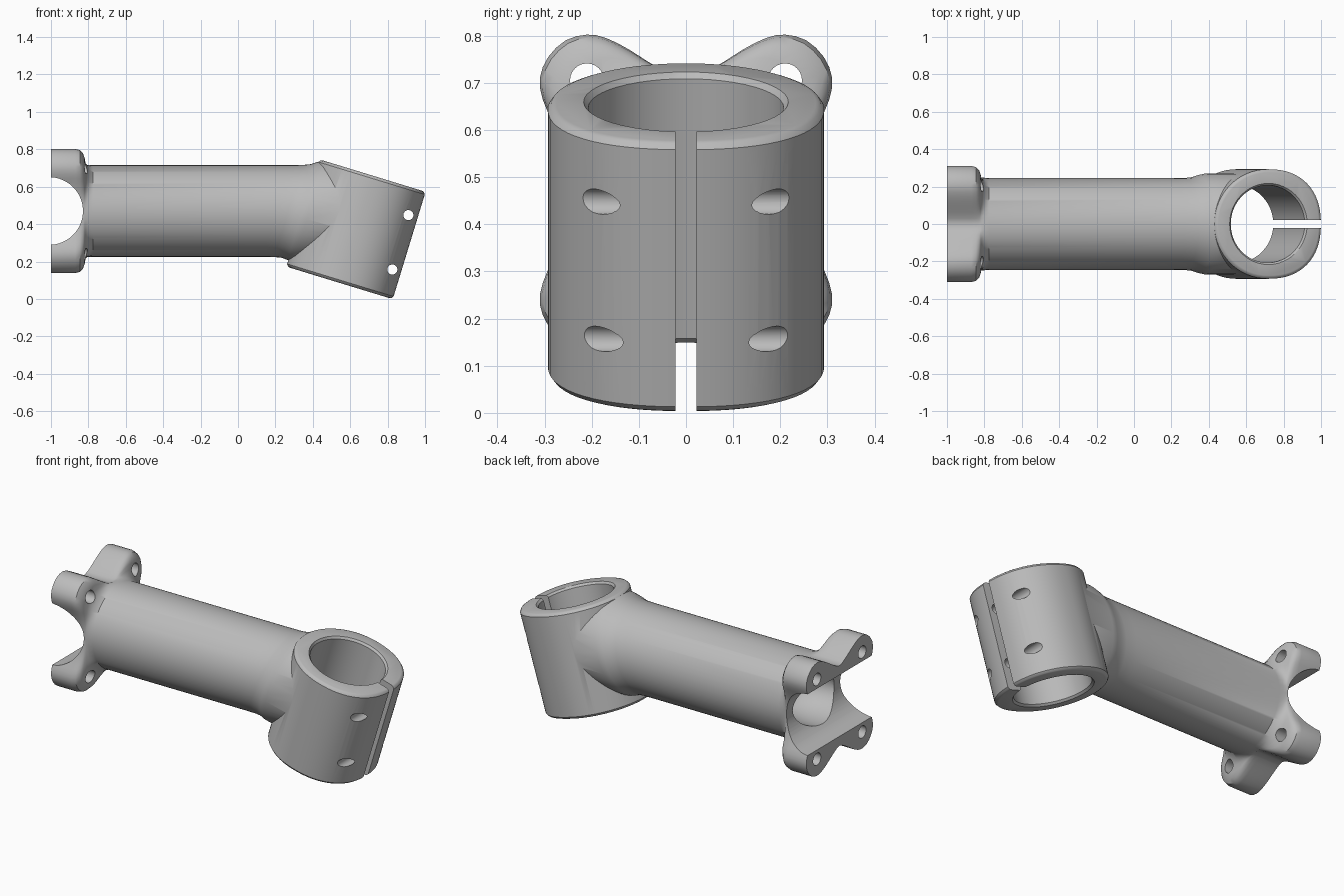
import bpy, bmesh, math
from mathutils import Matrix, Vector

if "Cube" in bpy.data.objects:
    bpy.data.objects.remove(bpy.data.objects["Cube"], do_unlink=True)

metal = bpy.data.materials.new("satin grey metal")
metal.use_nodes = True
grey = (0.5, 0.5, 0.5, 1)
metal.diffuse_color = grey
metal.node_tree.nodes["Principled BSDF"].inputs["Base Color"].default_value = grey

AXIS_Z = 0.47                      # height of the tube's centre line
TILT = math.radians(17)
CLAMP = Matrix.Translation((0.631, 0, 0.3725)) @ Matrix.Rotation(TILT, 4, 'Y')


def loft(name, rings, trim=None):
    """Closed solid skinned through equal-length rings, optionally trimmed by a plane."""
    bm = bmesh.new()
    rows = [[bm.verts.new(p) for p in ring] for ring in rings]
    n = len(rows[0])
    for a, b in zip(rows, rows[1:]):
        for i in range(n):
            j = (i + 1) % n
            bm.faces.new((a[i], a[j], b[j], b[i]))
    bm.faces.new(rows[0])
    bm.faces.new(rows[-1])
    if trim:
        cut = bmesh.ops.bisect_plane(bm, geom=bm.verts[:] + bm.edges[:] + bm.faces[:],
                                     plane_co=trim[0], plane_no=trim[1], clear_outer=True)
        rim = [e for e in cut["geom_cut"] if isinstance(e, bmesh.types.BMEdge)]
        bmesh.ops.holes_fill(bm, edges=rim, sides=0)
    bmesh.ops.recalc_face_normals(bm, faces=bm.faces)
    mesh = bpy.data.meshes.new(name)
    bm.to_mesh(mesh)
    bm.free()
    mesh.materials.append(metal)
    obj = bpy.data.objects.new(name, mesh)
    bpy.context.collection.objects.link(obj)
    return obj


def round_ring(matrix, w, ru, rv, n=48, power=2):
    """Ring across the local z axis; the +x half is squarer when power > 2."""
    ring = []
    for i in range(n):
        c, s = math.cos(math.tau * i / n), math.sin(math.tau * i / n)
        k = 2 / power if c > 0 else 1
        ring.append(matrix @ Vector((ru * math.copysign(abs(c) ** k, c),
                                     rv * math.copysign(abs(s) ** k, s), w)))
    return ring


def rod(name, start, direction, length, r, n=24):
    """Plain round cutter."""
    m = Matrix.Translation(start) @ Vector(direction).to_track_quat('Z', 'Y').to_matrix().to_4x4()
    return loft(name, [round_ring(m, w, r, r, n) for w in (0, length)])


def boolean(target, tool, operation):
    tool.hide_render = True
    mod = target.modifiers.new(operation, 'BOOLEAN')
    mod.operation, mod.object, mod.solver = operation, tool, 'EXACT'
    bpy.context.view_layer.objects.active = target
    bpy.ops.object.modifier_apply(modifier=mod.name)
    bpy.data.objects.remove(tool, do_unlink=True)


# Four-eared outline of the bar mount: one quarter, mirrored, then smoothed
quarter = [(0, .235), (.06, .262), (.12, .3), (.17, .325), (.21, .332), (.255, .32),
           (.292, .285), (.31, .24), (.304, .195), (.285, .15), (.26, .08), (.25, 0)]
half = quarter + [(y, -z) for y, z in quarter[-2::-1]]
outline = [Vector(p) for p in half + [(-y, z) for y, z in half[-2:0:-1]]]
smooth = []
for i, p in enumerate(outline):
    a, b, c = outline[i - 1], outline[(i + 1) % len(outline)], outline[(i + 2) % len(outline)]
    smooth += [p, (9 * (p + b) - a - c) / 16]

# Bar mount flowing into the tube: x, share of eared outline, tube radius, end slant
slant = math.tan(TILT)
sections = [(-1, 1, .245, 0), (-.87, 1, .245, 0), (-.845, .95, .245, 0), (-.828, .8, .245, 0),
            (-.82, .6, .245, 0), (-.815, .35, .247, 0), (-.8, .12, .247, 0), (-.775, 0, .245, 0),
            (.2, 0, .245, slant), (.27, 0, .246, slant), (.31, 0, .25, slant),
            (.345, 0, .262, slant), (.38, 0, .27, slant), (.55, 0, .27, slant)]
rings = []
for x, ears, r, lean in sections:
    ring = []
    for p in smooth:
        q = p.normalized() * r
        q = q.lerp(p, ears)
        ring.append((x + lean * q.y, q.x, AXIS_Z + q.y))
    rings.append(ring)
stem = loft("stem_body", rings, (CLAMP @ Vector((0, 0, .285)), CLAMP.to_3x3() @ Vector((0, 0, 1))))

# Tilted clamp barrel with softened rims
barrel = [(-.3, .018), (-.296, .008), (-.285, 0), (.285, 0), (.296, .008), (.3, .018)]
boolean(stem, loft("clamp_barrel", [round_ring(CLAMP, w, .298 - d, .293 - d, 64, 2.3)
                                    for w, d in barrel]), 'UNION')

# Barrel bore with chamfered mouths
bore = [(-.34, .245), (-.3, .217), (-.288, .207), (.288, .207), (.3, .217), (.34, .245)]
boolean(stem, loft("clamp_bore", [round_ring(CLAMP, w, r, r) for w, r in bore]), 'DIFFERENCE')

# Pinch slot
slot = [[CLAMP @ Vector((u, v, w)) for u, v in ((.1, -.022), (.5, -.022), (.5, .022), (.1, .022))]
        for w in (-.5, .5)]
boolean(stem, loft("clamp_slot", slot), 'DIFFERENCE')

# Pinch bolt holes
for x, z in ((.911, .448), (.825, .157)):
    boolean(stem, rod("pinch_hole", (x, -.5, z), (0, 1, 0), 1, .027), 'DIFFERENCE')

# Handlebar seat and the blind pocket behind it
boolean(stem, rod("bar_seat", (-1.01, -.5, AXIS_Z), (0, 1, 0), 1, .181, 64), 'DIFFERENCE')
lengthwise = Matrix.Translation((0, 0, AXIS_Z)) @ Matrix.Rotation(math.pi / 2, 4, 'Y')
pocket = [(-1, .135, .2), (-.8, .135, .19), (-.68, .12, .16), (-.62, .08, .1), (-.6, .03, .04)]
boolean(stem, loft("pocket", [round_ring(lengthwise, *p) for p in pocket]), 'DIFFERENCE')

# Ear bolt holes
for y in (-.21, .21):
    for z in (-.235, .235):
        boolean(stem, rod("ear_hole", (-1.1, y, AXIS_Z + z), (1, 0, 0), .4, .036), 'DIFFERENCE')

bpy.ops.object.select_all(action='DESELECT')
stem.select_set(True)
bpy.context.view_layer.objects.active = stem
bpy.ops.object.shade_smooth_by_angle(angle=math.radians(35))
